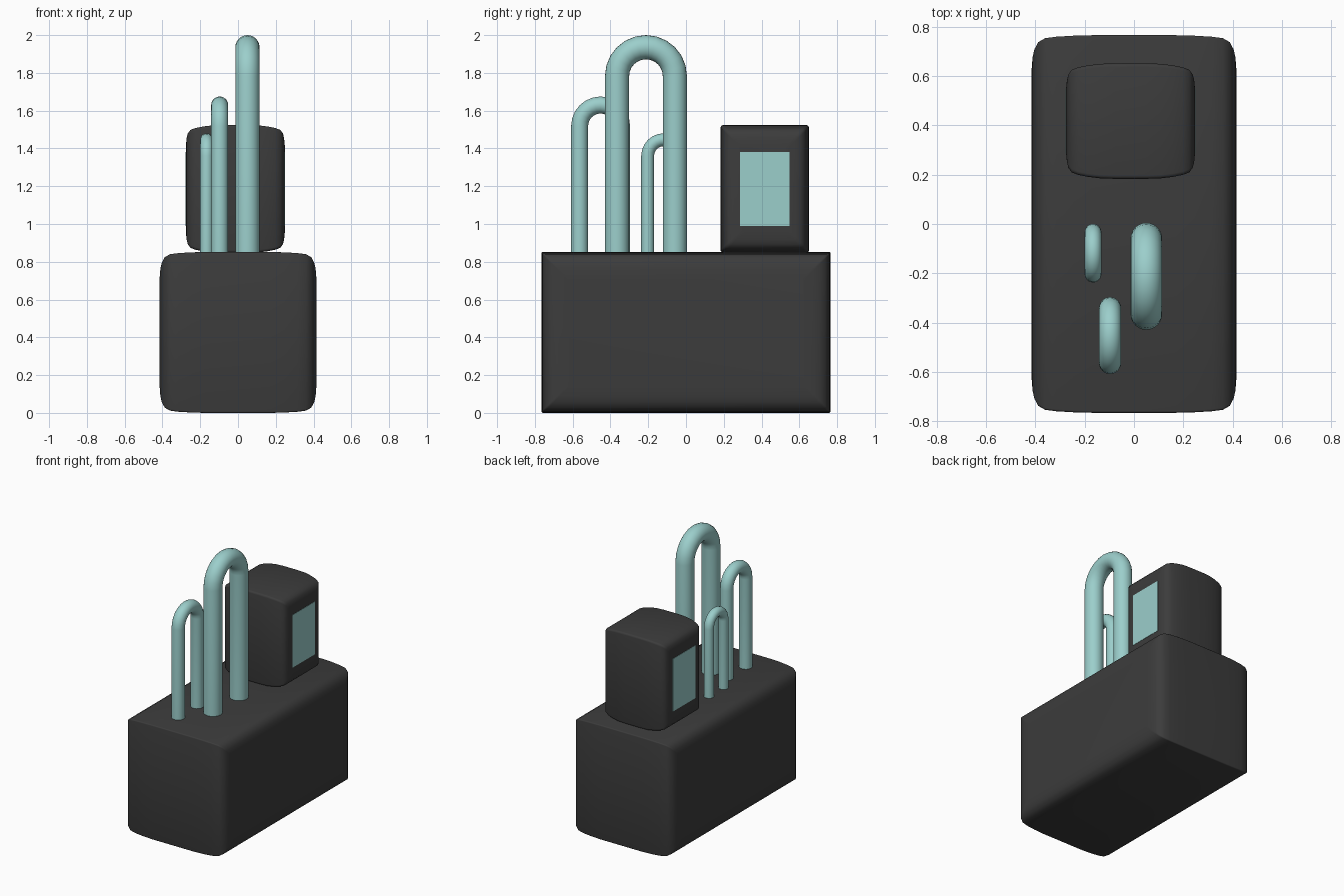
import bpy, bmesh, math
from mathutils import Vector

if "Cube" in bpy.data.objects:
    bpy.data.objects.remove(bpy.data.objects["Cube"])


def material(name, col):
    m = bpy.data.materials.new(name)
    m.diffuse_color = (*col, 1)
    m.use_nodes = True
    m.node_tree.nodes["Principled BSDF"].inputs["Base Color"].default_value = m.diffuse_color
    return m


dark = material("charcoal", (0.045, 0.045, 0.045))
teal = material("teal", (0.33, 0.62, 0.60))


def finish(name, bm, mat, angle=30):
    bmesh.ops.recalc_face_normals(bm, faces=bm.faces)
    me = bpy.data.meshes.new(name)
    bm.to_mesh(me)
    bm.free()
    ob = bpy.data.objects.new(name, me)
    bpy.context.collection.objects.link(ob)
    me.materials.append(mat)
    bpy.context.view_layer.objects.active = ob
    ob.select_set(True)
    bpy.ops.object.shade_smooth_by_angle(angle=math.radians(angle))
    ob.select_set(False)
    return ob


def loft(bm, rings):
    # bridge consecutive closed rings and cap both ends
    vs = [[bm.verts.new(p) for p in r] for r in rings]
    n = len(vs[0])
    for a, b in zip(vs, vs[1:]):
        for i in range(n):
            j = (i + 1) % n
            bm.faces.new((a[i], a[j], b[j], b[i]))
    bm.faces.new(vs[0])
    bm.faces.new(vs[-1])


def soft_box(name, centre, half, profile, r):
    # rectangles along x that shrink towards each side by the profile
    c, (hx, hy, hz) = Vector(centre), half
    stations = [(-hx + d, i) for d, i in profile]
    stations += [(-x, i) for x, i in reversed(stations)]
    rings = []
    for x, inset in stations:
        ring = []
        for k, (sy, sz) in enumerate(((1, 1), (-1, 1), (-1, -1), (1, -1))):
            for s in range(4):
                a = math.pi / 2 * (k + s / 3)
                ring.append(c + Vector((x, sy * (hy - inset - r) + r * math.cos(a),
                                        sz * (hz - inset - r) + r * math.sin(a))))
        rings.append(ring)
    bm = bmesh.new()
    loft(bm, rings)
    return finish(name, bm, dark, 50)


def hook_pipe(name, x, y, bend, top, r, foot=0.82, sides=24, steps=12):
    # upside-down U in the y-z plane
    cz = top - r - bend
    path = [(y + bend, foot, 0)]
    for i in range(steps + 1):
        a = math.pi * i / steps
        path.append((y + bend * math.cos(a), cz + bend * math.sin(a), a))
    path.append((y - bend, foot, math.pi))
    rings = []
    for py, pz, a in path:
        ring = []
        for s in range(sides):
            t = 2 * math.pi * s / sides
            o = r * math.cos(t)
            ring.append((x + r * math.sin(t), py + o * math.cos(a), pz + o * math.sin(a)))
        rings.append(ring)
    bm = bmesh.new()
    loft(bm, rings)
    return finish(name, bm, teal)


# base block and cabin
soft_box("base_block", (0, 0, 0.426), (0.415, 0.765, 0.426),
         [(0, .14), (.004, .09), (.011, .058), (.027, .028), (.055, .012),
          (.10, .006), (.17, .002), (.245, 0)], 0.008)
soft_box("cabin", (-0.014, 0.417, 1.186), (0.262, 0.234, 0.338),
         [(0, .11), (.004, .07), (.01, .045), (.024, .026), (.05, .016),
          (.09, .008), (.14, .002), (.2, 0)], 0.014)

# window panels on both cabin sides
for side, s in (("right", 1), ("left", -1)):
    bm = bmesh.new()
    bmesh.ops.create_cube(bm, size=1)
    bmesh.ops.scale(bm, vec=(0.02, 0.264, 0.392), verts=bm.verts)
    bmesh.ops.translate(bm, vec=(-0.014 + s * 0.254, 0.417, 1.186), verts=bm.verts)
    finish("window_" + side, bm, teal)

# bent pipes
hook_pipe("tall_pipe", 0.05, -0.212, 0.153, 2.0, 0.064)
hook_pipe("middle_pipe", -0.097, -0.452, 0.111, 1.675, 0.045)
hook_pipe("short_pipe", -0.166, -0.118, 0.085, 1.48, 0.034)
